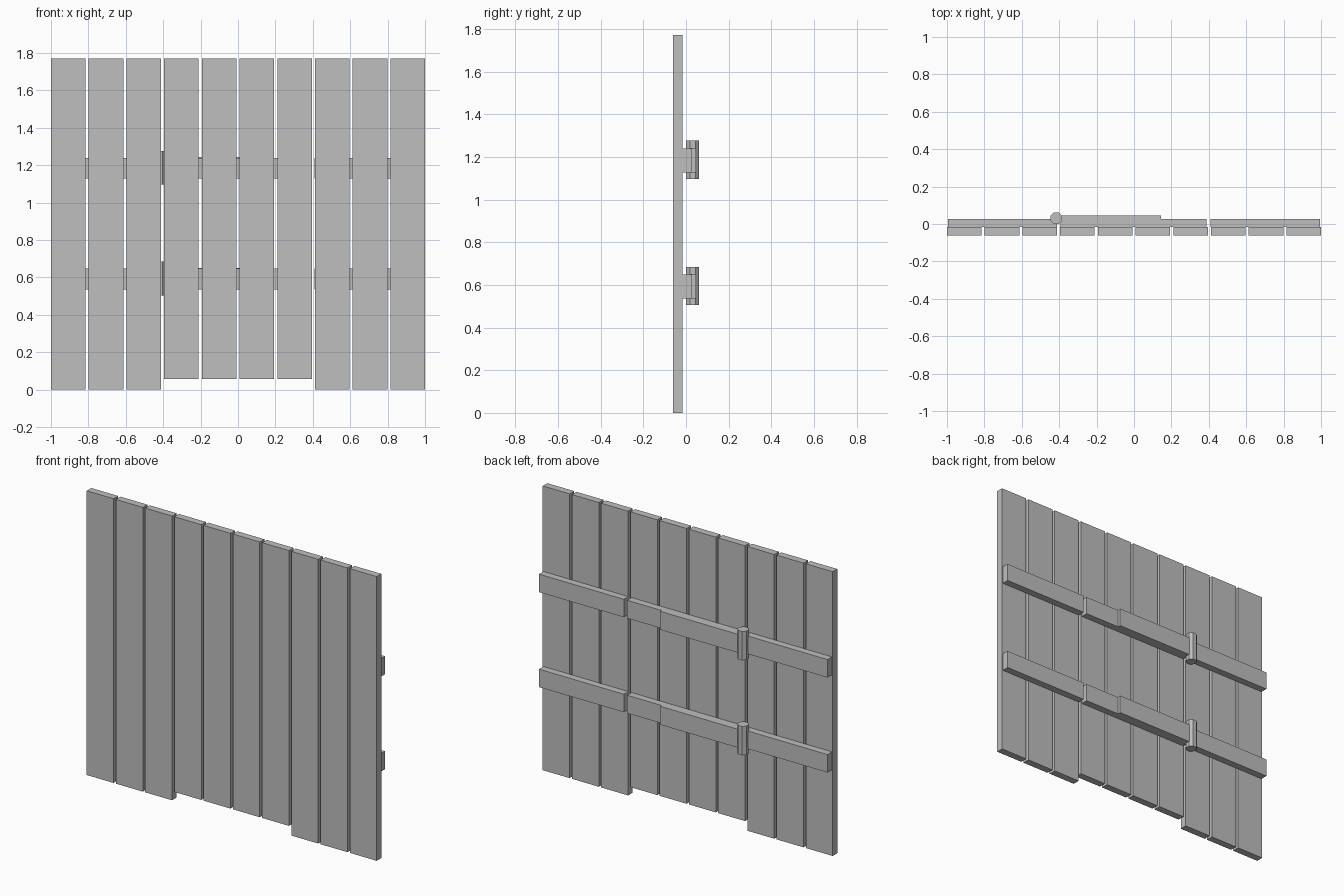
import bpy, math

if "Cube" in bpy.data.objects:
    bpy.data.objects.remove(bpy.data.objects["Cube"], do_unlink=True)

GREY = (0.52, 0.52, 0.52, 1.0)
grey = bpy.data.materials.new("plain grey")
grey.use_nodes = True
grey.diffuse_color = GREY
grey.node_tree.nodes["Principled BSDF"].inputs["Base Color"].default_value = GREY


def box(name, x, y, z):
    """Box spanning the given (min, max) ranges."""
    bpy.ops.mesh.primitive_cube_add(size=1, location=[(a + b) / 2 for a, b in (x, y, z)])
    ob = bpy.context.object
    ob.name = name
    ob.scale = [b - a for a, b in (x, y, z)]
    bpy.ops.object.transform_apply(location=False, rotation=False, scale=True)
    ob.data.materials.append(grey)
    return ob


# Ten upright planks, the four gate planks cut shorter at the bottom
WIDTH, TOP = 0.185, 1.772
PITCH = (2 - WIDTH) / 9
for i in range(10):
    x0 = -1 + i * PITCH
    gate = 3 <= i <= 6
    box("gate_plank" if gate else "fence_plank", (x0, x0 + WIDTH),
        (-0.062, -0.017), (0.056 if gate else 0.0, TOP))

# Two levels of rails, each with a hinge strap and hinge barrel behind
for level, z in (("lower", 0.592), ("upper", 1.184)):
    rail_z = (z - 0.056, z + 0.056)
    box(level + "_right_rail", (-0.995, -0.412), (-0.017, 0.027), rail_z)
    box(level + "_gate_rail", (-0.393, 0.387), (-0.017, 0.027), rail_z)
    box(level + "_left_rail", (0.41, 0.995), (-0.017, 0.027), rail_z)
    box(level + "_hinge_strap", (-0.40, 0.145), (0.02, 0.046), (z - 0.056, z + 0.059))
    bpy.ops.mesh.primitive_cylinder_add(vertices=8, radius=0.0336, depth=0.18,
                                        location=(-0.416, 0.031, z + 0.003),
                                        rotation=(0, 0, math.pi / 8))
    barrel = bpy.context.object
    barrel.name = level + "_hinge_barrel"
    barrel.data.materials.append(grey)
